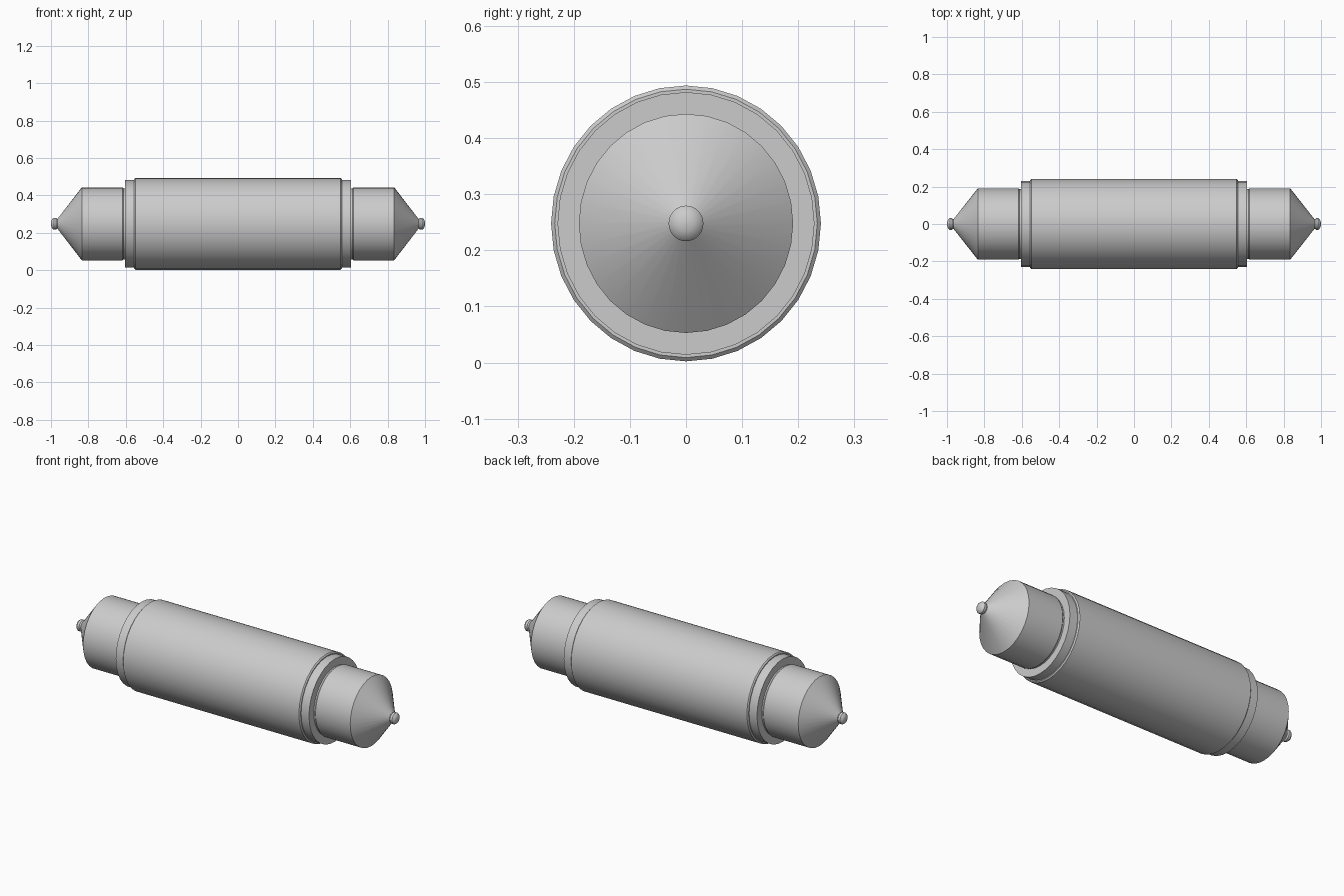
import bpy, bmesh, math

if "Cube" in bpy.data.objects:
    bpy.data.objects.remove(bpy.data.objects["Cube"])

SIDES = 32
CENTRE_Z = 0.248
Z_STRETCH = 1.022   # the section is very slightly taller than wide


def lathe(name, profile, side=1):
    """Spin (x, radius) points around the x axis; close both ends."""
    bm = bmesh.new()
    rings = []
    for x, r in profile:
        ring = []
        for i in range(SIDES):
            a = 2 * math.pi * i / SIDES
            ring.append(bm.verts.new((side * x, r * math.sin(a),
                                      CENTRE_Z + r * math.cos(a) * Z_STRETCH)))
        rings.append(ring)
    for a, b in zip(rings, rings[1:]):
        for i in range(SIDES):
            j = (i + 1) % SIDES
            bm.faces.new((a[i], a[j], b[j], b[i]))
    bm.faces.new(rings[0])
    bm.faces.new(rings[-1])
    bmesh.ops.recalc_face_normals(bm, faces=bm.faces)
    mesh = bpy.data.meshes.new(name)
    bm.to_mesh(mesh)
    bm.free()
    obj = bpy.data.objects.new(name, mesh)
    bpy.context.collection.objects.link(obj)
    bpy.ops.object.select_all(action='DESELECT')
    obj.select_set(True)
    bpy.context.view_layer.objects.active = obj
    bpy.ops.object.shade_smooth_by_angle(angle=math.radians(30))
    return obj


# Main barrel with softened rims
lathe("barrel", [(-0.555, 0.234), (-0.549, 0.2405), (0.549, 0.2405), (0.555, 0.234)])

for label, s in (("left", -1), ("right", 1)):
    # Stepped collar at the barrel end
    lathe(label + "_collar", [(0.54, 0.229), (0.604, 0.229)], s)
    # Conical end cap with a shallow groove beside the collar
    lathe(label + "_cap", [(0.59, 0.186), (0.612, 0.186), (0.618, 0.191),
                           (0.835, 0.191), (0.965, 0.026)], s)
    # Rounded contact knob
    lathe(label + "_knob", [(0.955, 0.022), (0.967, 0.026), (0.972, 0.031),
                            (0.985, 0.031), (0.993, 0.025), (0.998, 0.014),
                            (1.0, 0.003)], s)
